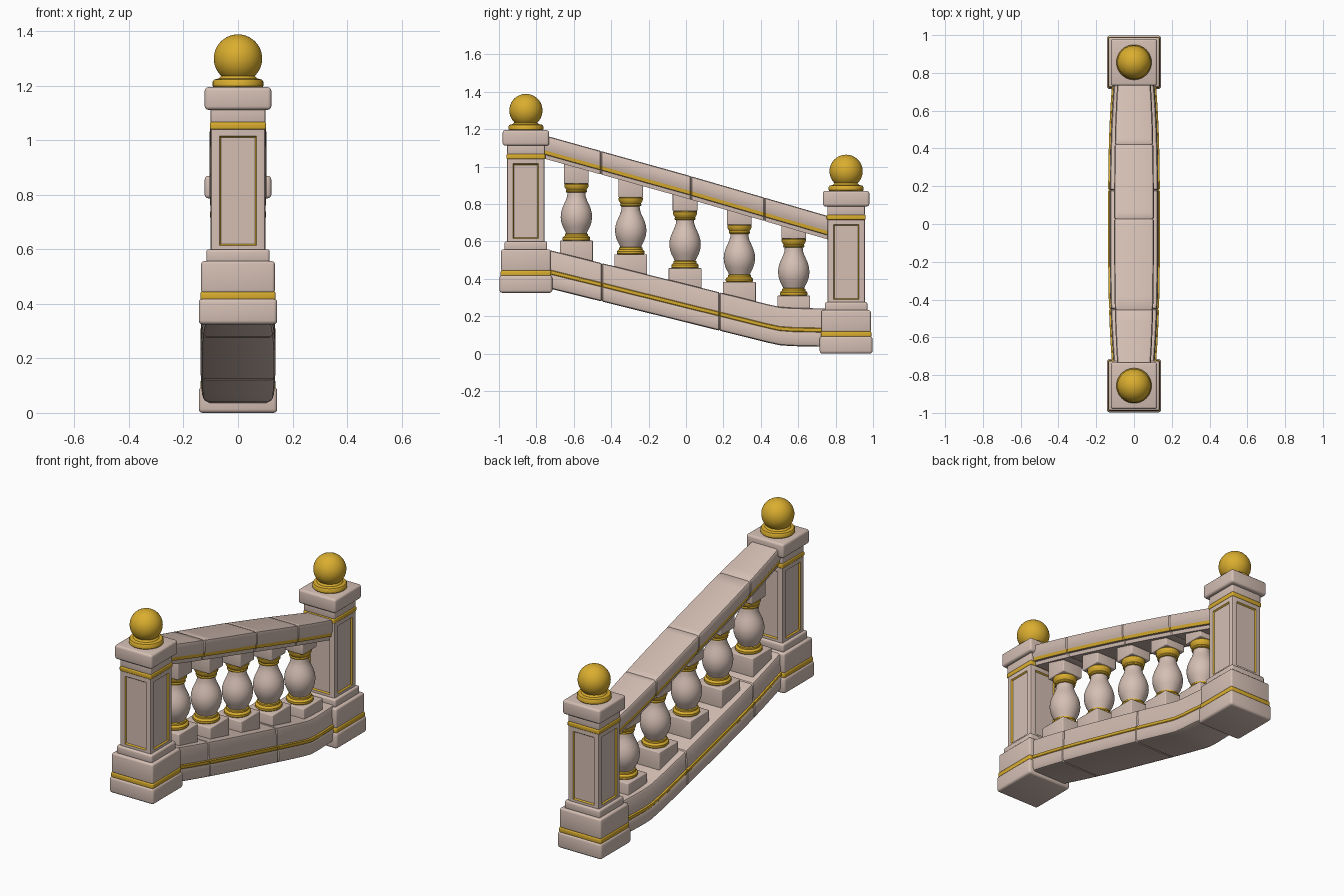
import bpy, bmesh, math

if "Cube" in bpy.data.objects:
    bpy.data.objects.remove(bpy.data.objects["Cube"])

def material(name, col):
    m = bpy.data.materials.new(name)
    m.diffuse_color = (*col, 1)
    m.use_nodes = True
    m.node_tree.nodes["Principled BSDF"].inputs["Base Color"].default_value = m.diffuse_color
    return m

STONE = material("pale stone", (0.66, 0.52, 0.455))
GOLD = material("gold", (0.70, 0.42, 0.028))

def finish(bm, name, mats):
    bmesh.ops.recalc_face_normals(bm, faces=bm.faces[:])
    me = bpy.data.meshes.new(name)
    bm.to_mesh(me)
    bm.free()
    for m in mats:
        me.materials.append(m)
    ob = bpy.data.objects.new(name, me)
    bpy.context.collection.objects.link(ob)
    bpy.ops.object.select_all(action='DESELECT')
    ob.select_set(True)
    bpy.context.view_layer.objects.active = ob
    bpy.ops.object.shade_smooth_by_angle(angle=math.radians(35))
    return ob

def box_bm(y, hx, hy, z0, z1):
    bm = bmesh.new()
    bmesh.ops.create_cube(bm, size=1)
    for v in bm.verts:
        v.co = (v.co.x * 2 * hx, y + v.co.y * 2 * hy, z0 + (v.co.z + 0.5) * (z1 - z0))
    return bm

def box(name, y, hx, hy, z0, z1, mat=STONE, bev=0.01):
    bm = box_bm(y, hx, hy, z0, z1)
    bmesh.ops.bevel(bm, geom=bm.edges[:], offset=bev, segments=3, profile=0.5, affect='EDGES')
    return finish(bm, name, [mat])

def lathe(name, y, z, pts, mat, n=40):
    bm = bmesh.new()
    rings = [[bm.verts.new((r * math.cos(2 * math.pi * i / n), y + r * math.sin(2 * math.pi * i / n), z + h))
              for i in range(n)] for r, h in pts]
    for a, b in zip(rings, rings[1:]):
        for i in range(n):
            bm.faces.new((a[i], a[(i + 1) % n], b[(i + 1) % n], b[i]))
    bm.faces.new(rings[0])
    bm.faces.new(rings[-1])
    return finish(bm, name, [mat])

def lerp(path, y):
    for (y0, z0), (y1, z1) in zip(path, path[1:]):
        if y <= y1:
            break
    return z0 + (z1 - z0) * (y - y0) / (y1 - y0)

def sweep(name, path, half, narrow, joints, gold_rows):
    """Barrel-shaped sloping beam with shallow grooves at the stone joints."""
    y0, y1 = path[0][0], path[-1][0]
    ys = [(y0 + (y1 - y0) * i / 24, 1) for i in range(25)]
    ys = [s for s in ys if all(abs(s[0] - j) > 0.012 for j in joints)]
    for j in joints:
        ys += [(j - 0.005, 1), (j, 0.95), (j + 0.005, 1)]
    ys.sort()
    mid = half[-1][1] / 2
    bm = bmesh.new()
    rings = []
    for y, s in ys:
        z = lerp(path, y)
        d = narrow * abs(y / 0.75) ** 3
        right = [((x - d) * s, y, z + mid + (h - mid) * s) for x, h in half]
        ring = right + [(-x, yy, zz) for x, yy, zz in reversed(right)]
        rings.append([bm.verts.new(c) for c in ring])
    n = len(rings[0])
    for a, b in zip(rings, rings[1:]):
        for i in range(n):
            f = bm.faces.new((a[i], a[(i + 1) % n], b[(i + 1) % n], b[i]))
            f.material_index = int(i in gold_rows or (n - 2 - i) in gold_rows)
    bm.faces.new(rings[0])
    bm.faces.new(rings[-1])
    return finish(bm, name, [STONE, GOLD])

# End posts with stepped bases, panelled shafts, caps and ball finials
def post(tag, y, z):
    box(tag + "_post_base", y, .144, .141, z, z + .094, bev=.014)
    box(tag + "_base_band", y, .138, .135, z + .088, z + .12, GOLD, .008)
    box(tag + "_post_plinth", y, .135, .132, z + .115, z + .232)
    box(tag + "_post_step", y, .116, .114, z + .225, z + .275)
    # shaft: gold-edged recessed panel on each side
    bm = box_bm(y, .1, .1, z + .265, z + .715)
    vert = [e for e in bm.edges if abs(e.verts[0].co.z - e.verts[1].co.z) > .1]
    bmesh.ops.bevel(bm, geom=vert, offset=.007, segments=2, profile=.5, affect='EDGES')
    bm.normal_update()
    sides = [f for f in bm.faces if abs(f.normal.z) < .1 and f.calc_area() > .05]
    bmesh.ops.inset_individual(bm, faces=sides, thickness=.035)
    rim = bmesh.ops.inset_individual(bm, faces=sides, thickness=.008, depth=-.008)
    for f in rim['faces']:
        f.material_index = 1
    for f in sides:
        f.material_index = 0
    finish(bm, tag + "_post_shaft", [STONE, GOLD])
    box(tag + "_shaft_band", y, .103, .104, z + .715, z + .742, GOLD, .006)
    box(tag + "_post_neck", y, .1, .1, z + .74, z + .8, bev=.005)
    box(tag + "_post_cap", y, .122, .124, z + .787, z + .87, bev=.013)
    lathe(tag + "_finial_collar", y, z + .868,
          [(.088, 0), (.093, .006), (.093, .022), (.088, .03), (.07, .034), (.06, .045)], GOLD)
    ball = [(.0885 * math.sin(math.pi * k / 24) + .0002, -.0885 * math.cos(math.pi * k / 24)) for k in range(25)]
    lathe(tag + "_finial_ball", y, z + .975, ball, GOLD, 48)

post("upper", -.856, .325)
post("lower", .856, 0)

# Sloping bottom beam, levelling out near the lower post
sweep("bottom_beam", [(-.75, .558), (.46, .258), (.52, .246), (.75, .241)],
      [(.112, 0), (.122, -.004), (.127, -.013), (.129, -.104), (.137, -.108), (.137, -.124),
       (.134, -.128), (.137, -.133), (.137, -.188), (.132, -.2), (.122, -.205)],
      .022, [-.45, .18], {3, 4, 5})

# Sloping hand rail
sweep("hand_rail", [(-.77, 1.171), (0, .956), (.77, .732)],
      [(.088, 0), (.1, -.004), (.105, -.013), (.105, -.07), (.1, -.08), (.1, -.086),
       (.098, -.1), (.088, -.103), (.086, -.125)],
      .017, [-.455, .027, .42], {4, 5})

# Balusters
for k in range(5):
    y = -.586 + .2905 * k
    z = .604 - .0735 * k
    rail_z = .956 - .284 * y
    t = f"baluster_{k + 1}_"
    box(t + "plinth", y, .088, .088, z - .13, z, bev=.005)
    lathe(t + "lower_ring", y, z - .002,
          [(.068, 0), (.073, .006), (.073, .018), (.068, .025), (.062, .028), (.062, .038), (.055, .042)], GOLD)
    lathe(t + "body", y, z,
          [(.054, .035), (.06, .05), (.073, .075), (.081, .1), (.084, .125), (.082, .15), (.075, .175),
           (.064, .2), (.055, .22), (.049, .24), (.047, .27)], STONE)
    lathe(t + "upper_ring", y, z + .256,
          [(.047, 0), (.055, .003), (.057, .009), (.054, .016), (.058, .022), (.064, .032), (.065, .045),
           (.06, .052)], GOLD)
    box(t + "top_block", y, .066, .066, z + .304, rail_z - .09, bev=.006)
